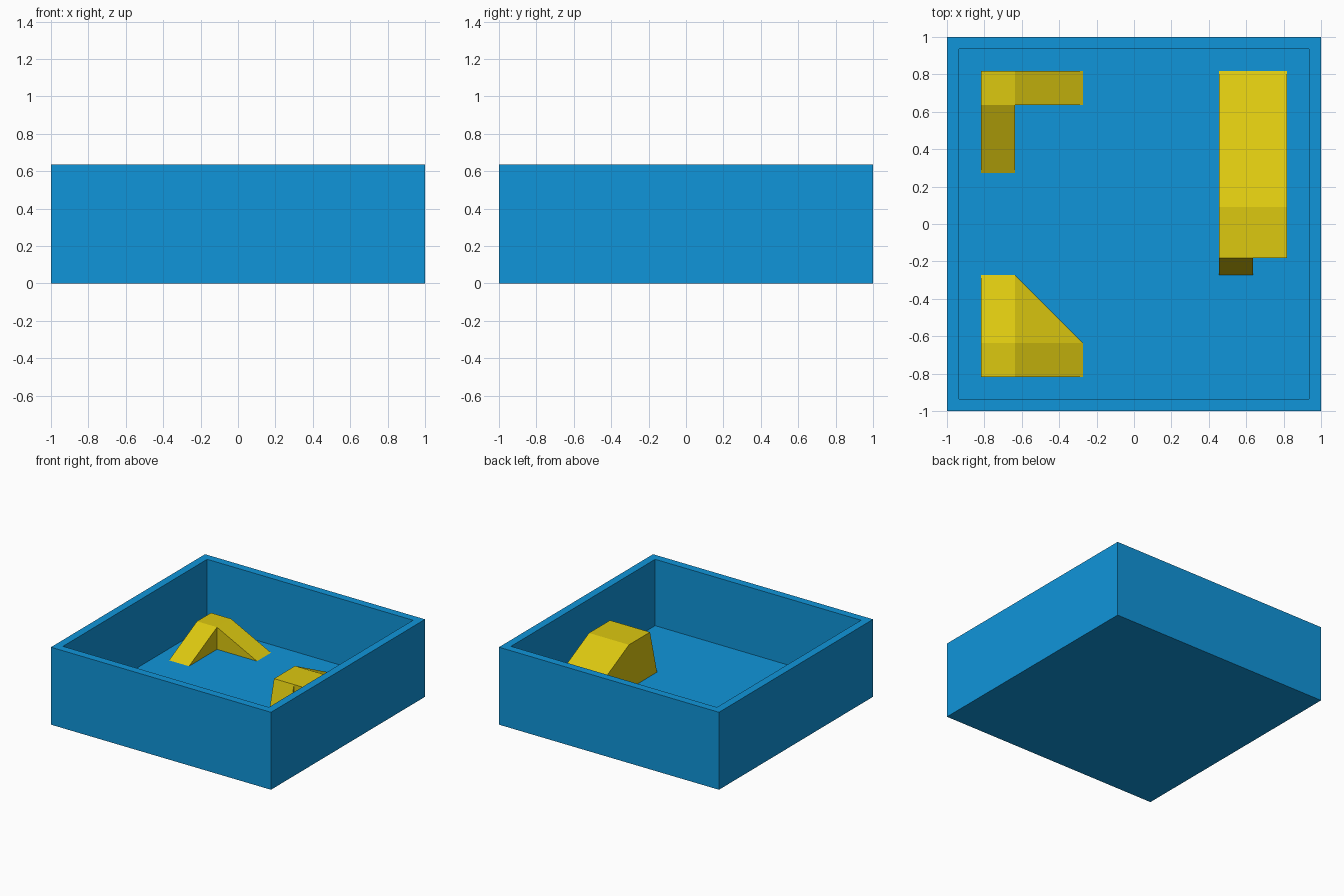
import bpy
import bmesh
import math

if "Cube" in bpy.data.objects:
    bpy.data.objects.remove(bpy.data.objects["Cube"])

U = 1 / 11          # one grid module
FLOOR = 1           # inner floor height, in modules


def material(name, color):
    mat = bpy.data.materials.new(name)
    mat.use_nodes = True
    mat.diffuse_color = color
    mat.node_tree.nodes["Principled BSDF"].inputs["Base Color"].default_value = color
    return mat


blue = material("azure blue", (0.005, 0.30, 0.70, 1))
yellow = material("bright yellow", (0.72, 0.58, 0.005, 1))


def finish(name, bm, mat):
    bmesh.ops.scale(bm, vec=(U, U, U), verts=bm.verts)
    mesh = bpy.data.meshes.new(name)
    bm.to_mesh(mesh)
    bm.free()
    mesh.materials.append(mat)
    obj = bpy.data.objects.new(name, mesh)
    bpy.context.collection.objects.link(obj)
    return obj


def solid(name, points):
    """Convex faceted block standing on the tray floor, open underneath."""
    bm = bmesh.new()
    for p in points:
        bm.verts.new(p)
    bmesh.ops.convex_hull(bm, input=bm.verts)
    bmesh.ops.dissolve_limit(bm, angle_limit=math.radians(1),
                             verts=bm.verts, edges=bm.edges)
    bmesh.ops.recalc_face_normals(bm, faces=bm.faces)
    under = [f for f in bm.faces if f.normal.z < -0.9]
    bmesh.ops.delete(bm, geom=under, context='FACES')
    return finish(name, bm, yellow)


def ramp(name, axis, profile, start, end):
    """Extrude a (distance, height) profile across the given axis."""
    if axis == 'x':
        pts = [(d, w, z) for d, z in profile for w in (start, end)]
    else:
        pts = [(w, d, z) for d, z in profile for w in (start, end)]
    return solid(name, pts)


# Open tray: a box whose top is inset and pushed down
bm = bmesh.new()
bmesh.ops.create_cube(bm, size=1)
bmesh.ops.scale(bm, vec=(22, 22, 7), verts=bm.verts)
bmesh.ops.translate(bm, vec=(0, 0, 3.5), verts=bm.verts)
top = max(bm.faces, key=lambda f: f.calc_center_median().z)
bmesh.ops.inset_region(bm, faces=[top], thickness=1)
walls = bmesh.ops.extrude_face_region(bm, geom=[top])
floor_verts = [g for g in walls["geom"] if isinstance(g, bmesh.types.BMVert)]
if top.is_valid:
    bmesh.ops.delete(bm, geom=[top], context='FACES_ONLY')
bmesh.ops.translate(bm, vec=(0, 0, FLOOR - 7), verts=floor_verts)
bmesh.ops.recalc_face_normals(bm, faces=bm.faces)
finish("tray", bm, blue)

# Inner corner ramp: raised corner with two descending arms
ramp("corner_ramp_side_arm", 'x', [(-9, FLOOR), (-9, 3), (-7, 3), (-3, FLOOR)], 7, 9)
ramp("corner_ramp_front_arm", 'y', [(7, FLOOR), (7, 3), (3, FLOOR)], -9, -7)

# Outer corner ramp: raised corner with a chamfered slope between two sides
base = [(-9, -9), (-3, -9), (-3, -7), (-7, -3), (-9, -3)]
crown = [(x, y, 3) for x in (-9, -7) for y in (-9, -7)]
solid("hip_ramp", [(x, y, FLOOR) for x, y in base] + crown)

# Long ramp with a flat landing and a steep half-width front slope
ramp("long_ramp", 'y', [(9, FLOOR), (1, 5), (-2, 5), (-2, FLOOR)], 5, 9)
ramp("steep_ramp", 'y', [(-2, FLOOR), (-2, 5), (-3, FLOOR)], 5, 7)
